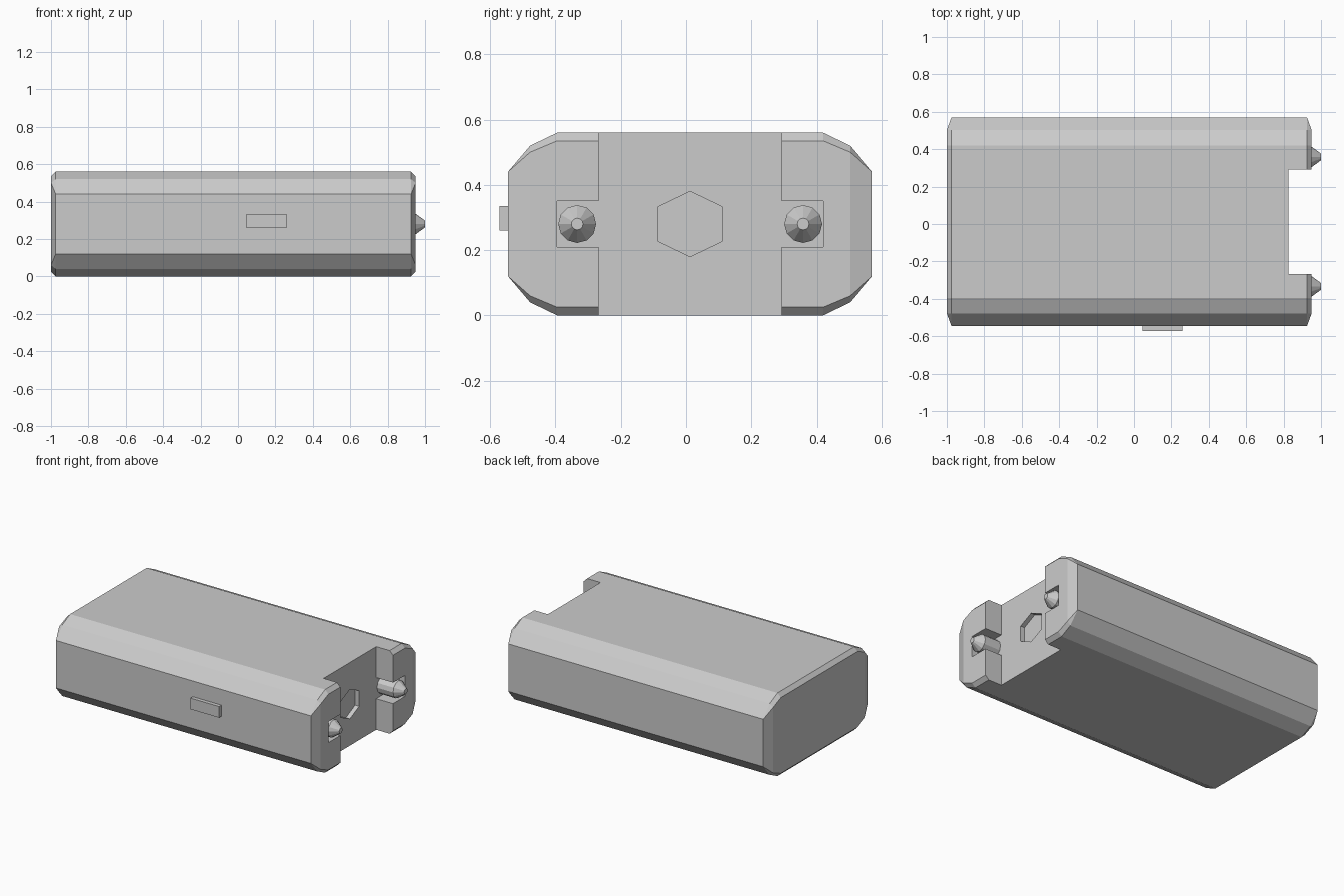
import bpy, bmesh
from math import cos, sin, tau

if "Cube" in bpy.data.objects:
    bpy.data.objects.remove(bpy.data.objects["Cube"])

CY, CZ = 0.0125, 0.28   # centre of the cross-section


def loft(name, sections):
    """Skin a list of (x, [(y, z), ...]) sections, offsets taken from the centre."""
    bm = bmesh.new()
    rings = [[bm.verts.new((x, CY + y, CZ + z)) for y, z in pts] for x, pts in sections]
    n = len(rings[0])
    for a, b in zip(rings, rings[1:]):
        for i in range(n):
            j = (i + 1) % n
            bm.faces.new((a[i], a[j], b[j], b[i]))
    bm.faces.new(rings[0][::-1])
    bm.faces.new(rings[-1])
    bmesh.ops.remove_doubles(bm, verts=bm.verts, dist=1e-5)
    bmesh.ops.recalc_face_normals(bm, faces=bm.faces)
    mesh = bpy.data.meshes.new(name)
    bm.to_mesh(mesh)
    bm.free()
    obj = bpy.data.objects.new(name, mesh)
    bpy.context.collection.objects.link(obj)
    return obj


def mirrored(quarter):
    """Mirror a quarter profile over both axes into a closed loop."""
    half = quarter + [(y, -z) for y, z in reversed(quarter)]
    return half + [(-y, -z) for y, z in half]


def circle(r, y=0, n=12):
    return [(y + r * cos(tau * i / n), r * sin(tau * i / n)) for i in range(n)]


def cut(obj, cutter):
    mod = obj.modifiers.new("cut", 'BOOLEAN')
    mod.operation = 'DIFFERENCE'
    mod.solver = 'EXACT'
    mod.object = cutter
    bpy.context.view_layer.objects.active = obj
    bpy.ops.object.modifier_apply(modifier=mod.name)
    bpy.data.objects.remove(cutter)


# body: faceted tube with small chamfers at both ends
outer = mirrored([(0.407, 0.28), (0.49, 0.24), (0.558, 0.16)])
end = mirrored([(0.407, 0.255), (0.49, 0.22), (0.49, 0.22)])
body = loft("body", [(-1, end), (-0.975, outer), (0.925, outer), (0.95, end)])

# full-height end slot with a side pocket for each pin
slot = mirrored([(0.28, 0.4), (0.28, 0.071), (0.407, 0.071)])
cut(body, loft("slot_cutter", [(0.825, slot), (1.1, slot)]))

# hexagonal recess in the slot wall
hexagon = [(0, 0.1), (0.098, 0.053), (0.098, -0.053),
           (0, -0.1), (-0.098, -0.053), (-0.098, 0.053)]
cut(body, loft("hexagon_cutter", [(0.795, hexagon), (0.9, hexagon)]))

# pins with tapered tips
for side, y in (("front", -0.346), ("back", 0.346)):
    loft(side + "_pin", [(0.815, circle(0.058, y)), (0.945, circle(0.058, y)),
                         (1.0, circle(0.018, y))])

# button on the front face
bpy.ops.mesh.primitive_cube_add(size=1, location=(0.152, -0.555, 0.297))
button = bpy.context.object
button.name = "button"
button.scale = (0.214, 0.032, 0.075)
